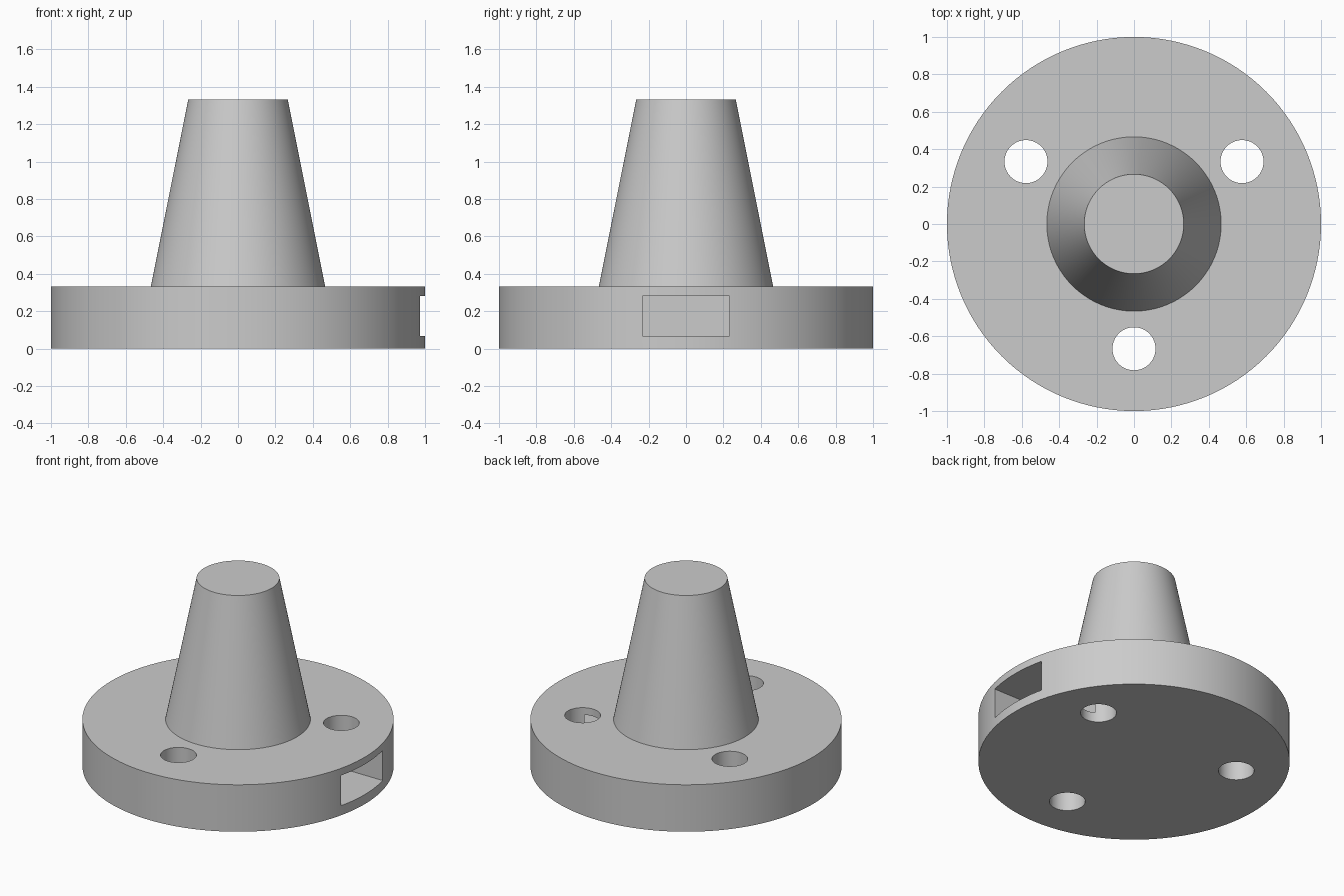
import bpy
import math

cube = bpy.data.objects.get("Cube")
if cube:
    bpy.data.objects.remove(cube, do_unlink=True)

SIDES = 128
BASE_H, TOP_Z = 0.333, 1.333
SINK = 0.02  # overlap of the post into the base

grey = bpy.data.materials.new("plain grey")
grey.use_nodes = True
colour = (0.6, 0.6, 0.6, 1)
grey.diffuse_color = colour
grey.node_tree.nodes["Principled BSDF"].inputs["Base Color"].default_value = colour


def frustum(name, r_bottom, r_top, z0, z1, x=0, y=0, sides=SIDES):
    bpy.ops.mesh.primitive_cone_add(vertices=sides, radius1=r_bottom, radius2=r_top,
                                    depth=z1 - z0, location=(x, y, (z0 + z1) / 2))
    obj = bpy.context.object
    obj.name = name
    obj.data.materials.append(grey)
    return obj


def cut(target, cutter):
    mod = target.modifiers.new(cutter.name, 'BOOLEAN')
    mod.operation = 'DIFFERENCE'
    mod.solver = 'EXACT'
    mod.object = cutter
    bpy.context.view_layer.objects.active = target
    bpy.ops.object.modifier_apply(modifier=mod.name)
    bpy.data.objects.remove(cutter, do_unlink=True)


def smooth(obj):
    bpy.ops.object.select_all(action='DESELECT')
    obj.select_set(True)
    bpy.context.view_layer.objects.active = obj
    bpy.ops.object.shade_smooth_by_angle(angle=math.radians(30))


# Round base
base = frustum("round_base", 1, 1, 0, BASE_H)

# Three through holes, evenly spaced
for i in range(3):
    a = math.radians(30 + 120 * i)
    cut(base, frustum("hole_cutter", 0.115, 0.115, -0.1, BASE_H + 0.1,
                      0.667 * math.cos(a), 0.667 * math.sin(a), 64))

# Rectangular pocket in the rim, running inward past one hole
x_in, x_out, z_low, z_high = 0.47, 1.2, 0.068, 0.282
bpy.ops.mesh.primitive_cube_add(size=1, location=((x_in + x_out) / 2, 0, (z_low + z_high) / 2))
pocket = bpy.context.object
pocket.name = "pocket_cutter"
pocket.scale = (x_out - x_in, 0.466, z_high - z_low)
pocket.data.materials.append(grey)
bpy.context.view_layer.update()
cut(base, pocket)
smooth(base)

# Tapered post
slope = (0.466 - 0.266) / (TOP_Z - BASE_H)
post = frustum("tapered_post", 0.466 + slope * SINK, 0.266, BASE_H - SINK, TOP_Z)
smooth(post)
